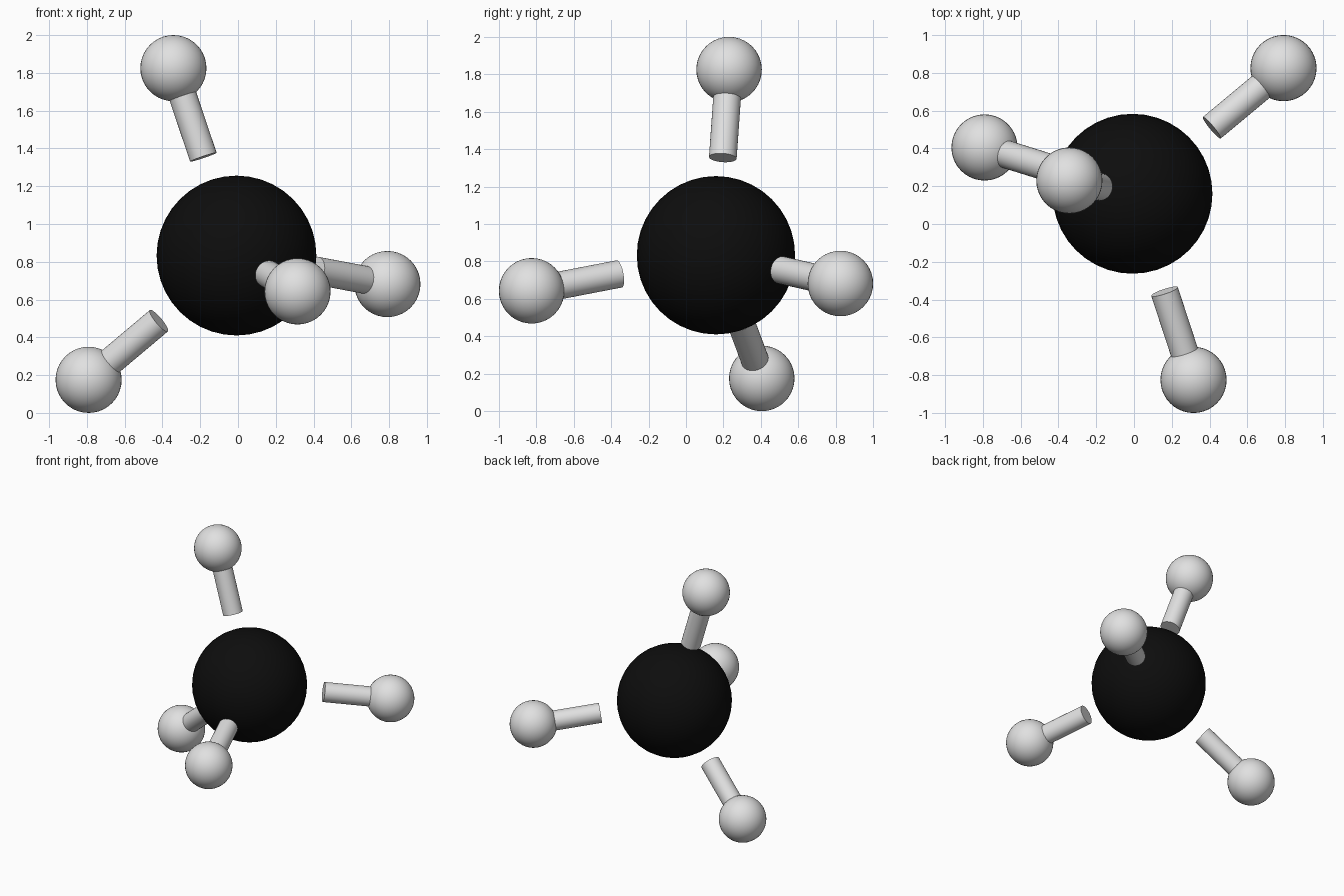
import bpy
from mathutils import Vector

cube = bpy.data.objects.get("Cube")
if cube:
    bpy.data.objects.remove(cube, do_unlink=True)


def make_material(name, value):
    mat = bpy.data.materials.new(name)
    mat.use_nodes = True
    colour = (value, value, value, 1.0)
    mat.diffuse_color = colour
    mat.node_tree.nodes["Principled BSDF"].inputs["Base Color"].default_value = colour
    return mat


black = make_material("black", 0.004)
pale_grey = make_material("pale grey", 0.75)


def finish(name, mat):
    obj = bpy.context.object
    obj.name = name
    obj.data.materials.append(mat)
    bpy.ops.object.shade_smooth_by_angle()
    return obj


def ball(name, centre, radius, mat):
    bpy.ops.mesh.primitive_uv_sphere_add(segments=40, ring_count=20,
                                         radius=radius, location=centre)
    return finish(name, mat)


def rod(name, start, end, radius, mat):
    axis = end - start
    bpy.ops.mesh.primitive_cylinder_add(vertices=32, radius=radius, depth=axis.length,
                                        location=(start + end) / 2,
                                        rotation=axis.to_track_quat('Z', 'Y').to_euler())
    return finish(name, mat)


# Large central ball
core = Vector((-0.008, 0.16, 0.833))
ball("central_ball", core, 0.423, black)

# Four small balls in a tetrahedron, each with a rod that stops short of the centre
outer = {
    "top": (-0.342, 0.23, 1.825),
    "right": (-0.791, 0.405, 0.175),
    "front": (0.315, -0.825, 0.643),
    "left": (0.791, 0.825, 0.682),
}
for side, position in outer.items():
    tip = Vector(position)
    ball(side + "_ball", tip, 0.175, pale_grey)
    rod(side + "_rod", core.lerp(tip, 0.525), tip, 0.074, pale_grey)
